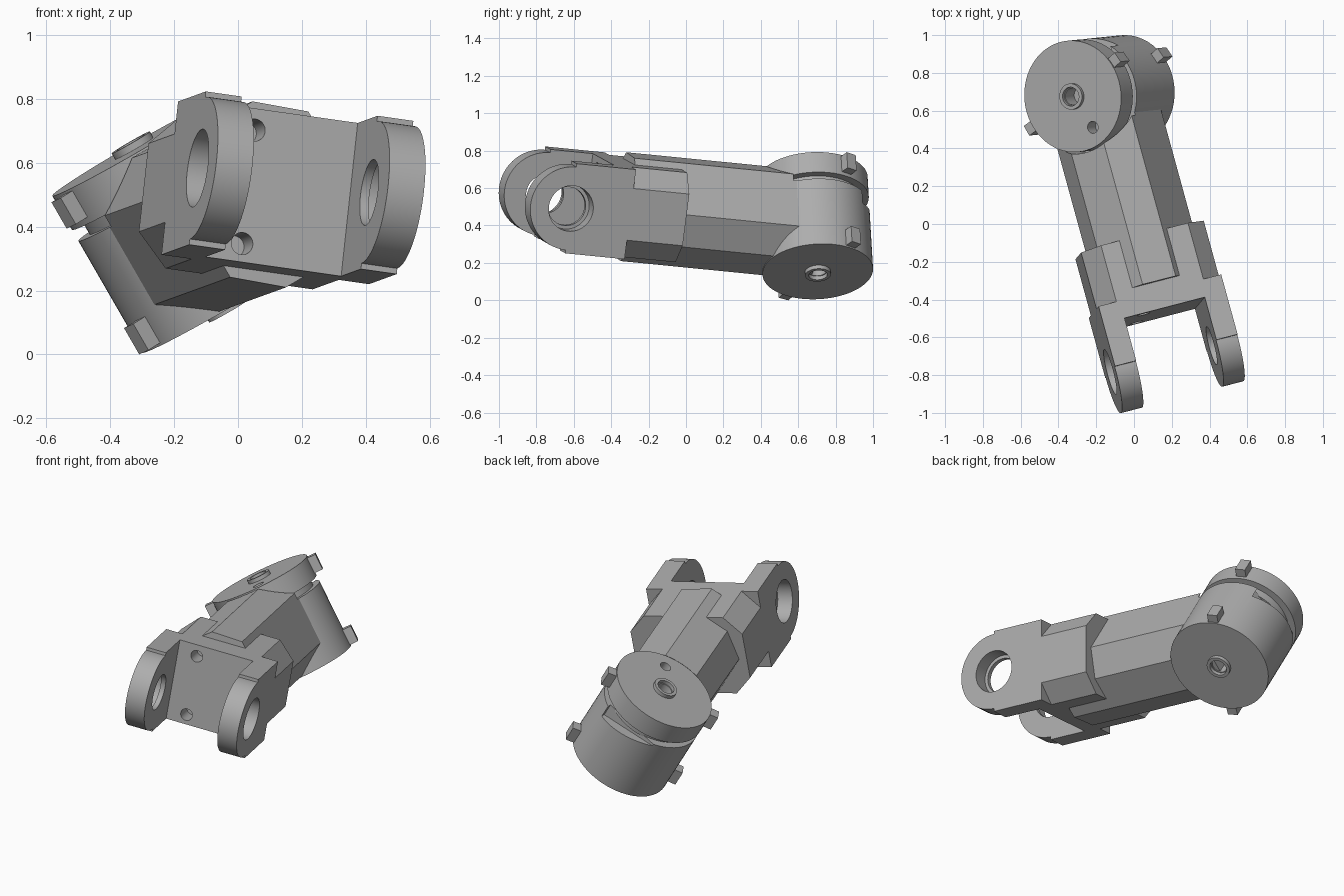
import bpy, bmesh, math
from mathutils import Matrix, Vector

if "Cube" in bpy.data.objects:
    bpy.data.objects.remove(bpy.data.objects["Cube"], do_unlink=True)

grey = bpy.data.materials.new("machined grey")
grey.use_nodes = True
grey.diffuse_color = (0.42, 0.42, 0.42, 1)
grey.node_tree.nodes["Principled BSDF"].inputs["Base Color"].default_value = grey.diffuse_color

# Arm frame: x across the fork, y along the arm, origin on the fork pin axis
pin = Vector((0.198, -0.699, 0.54))
hub = Vector((-0.183, 0.69, 0.402))
LENGTH = (hub - pin).length
along = (hub - pin).normalized()
across = Vector((0.961, 0.24, -0.135))
across = (across - along * across.dot(along)).normalized()
up = across.cross(along)
ARM = Matrix.Translation(pin) @ Matrix((across, along, up)).transposed().to_4x4()
# Drum frame: z is the drum axis, twisted about the arm
DRUM = ARM @ Matrix.Translation((0, LENGTH, 0)) @ Matrix.Rotation(math.radians(-37.5), 4, 'Y')


def prism(name, profile, lo, hi, frame, axis='z'):
    """Extrude a 2D profile between lo and hi along one axis of a frame."""
    place = {'x': lambda p, h: (h, p[0], p[1]),
             'y': lambda p, h: (p[0], h, p[1]),
             'z': lambda p, h: (p[0], p[1], h)}[axis]
    bm = bmesh.new()
    ends = [[bm.verts.new(frame @ Vector(place(p, h))) for p in profile] for h in (lo, hi)]
    for ring in ends:
        bm.faces.new(ring)
    n = len(profile)
    for i in range(n):
        j = (i + 1) % n
        bm.faces.new((ends[0][i], ends[0][j], ends[1][j], ends[1][i]))
    bmesh.ops.recalc_face_normals(bm, faces=bm.faces)
    mesh = bpy.data.meshes.new(name)
    bm.to_mesh(mesh)
    bm.free()
    mesh.materials.append(grey)
    obj = bpy.data.objects.new(name, mesh)
    bpy.context.collection.objects.link(obj)
    return obj


def arc(radius, start=0, end=360, steps=64, centre=(0, 0)):
    count = steps if end - start == 360 else steps + 1
    angles = [math.radians(start + (end - start) * i / steps) for i in range(count)]
    return [(centre[0] + radius * math.cos(t), centre[1] + radius * math.sin(t)) for t in angles]


def cut(obj, *cutters):
    """Subtract cutters, bake the result and delete them."""
    for c in cutters:
        mod = obj.modifiers.new("cut", 'BOOLEAN')
        mod.operation, mod.solver, mod.object = 'DIFFERENCE', 'EXACT', c
    bpy.context.view_layer.update()
    graph = bpy.context.evaluated_depsgraph_get()
    mesh = bpy.data.meshes.new_from_object(obj.evaluated_get(graph))
    obj.modifiers.clear()
    obj.data = mesh
    for c in cutters:
        bpy.data.objects.remove(c, do_unlink=True)
    return obj


def chamfered(w, h, cw, ch):
    """Rectangle of half size w, h with its corners cut back to cw, ch."""
    return [(w, -ch), (w, ch), (cw, h), (-cw, h), (-w, ch), (-w, -ch), (-cw, -h), (cw, -h)]


parts = []

# Fork: bridge block with bolt holes
INNER, OUTER, TALL = 0.2215, 0.3385, 0.243
bridge = prism("fork_bridge", chamfered(OUTER, TALL, 0.24, 0.14), 0.235, 0.64, ARM, 'y')
bolts = [prism("bolt_cutter", arc(0.035, steps=32, centre=(-0.108, b)), 0.1, 0.34, ARM, 'y')
         for b in (-0.185, 0.175)]
parts.append(cut(bridge, *bolts))

# Fork prongs: rounded tip, raised shoulders, counterbored pin hole
cheek = [(0.33, TALL), (0, TALL)] + arc(0.225, 90, 270, 40) + [(0, -TALL), (0.33, -TALL)]
for side, name in ((1, "left_prong"), (-1, "right_prong")):
    prong = prism(name, cheek, side * INNER, side * OUTER, ARM, 'x')
    bore = prism("bore_cutter", arc(0.104), side * 0.15, side * 0.4, ARM, 'x')
    counterbore = prism("counterbore_cutter", arc(0.123), side * 0.25, side * 0.4, ARM, 'x')
    parts.append(cut(prong, bore, counterbore))

# Arm: chamfered bar twisted to the drum, cleared around the turning disc
R, HALF, SEAT, RIM = 0.296, 0.2835, 0.12, 0.16
arm = prism("arm_bar", chamfered(0.245, 0.277, 0.104, 0.16), 0.38 - LENGTH, -0.02, DRUM, 'y')
parts.append(cut(arm, prism("clearance_cutter", arc(0.306), SEAT, 0.4, DRUM)))

# Drum: fixed body with bore and wedge-shaped relief near the seat
body = prism("drum_body", arc(R), -HALF, SEAT, DRUM)
bore = prism("bore_cutter", arc(0.045, steps=32), -0.4, -0.12, DRUM)
wedge_frame = DRUM @ Matrix.Rotation(math.radians(75), 4, 'Z')
wedge = prism("wedge_cutter", [(-0.15, 0.04), (-0.15, 0.14), (0.2, 0.14), (0.2, 0.11)],
              0.23, 0.4, wedge_frame, 'x')
parts.append(cut(body, bore, wedge))
parts.append(prism("drum_neck", arc(0.255), SEAT - 0.01, RIM + 0.01, DRUM))

# Turning disc with bore and small pin hole
disc = prism("turning_disc", arc(R), RIM, HALF, DRUM)
bore = prism("bore_cutter", arc(0.045, steps=32), 0.19, 0.4, DRUM)
pin_hole = prism("pin_cutter", arc(0.032, steps=32, centre=(0.068, -0.19)), 0.2, 0.4, DRUM)
parts.append(cut(disc, bore, pin_hole))

# Bosses around the bores and stop tabs on both rims
for side, end in ((1, "top"), (-1, "bottom")):
    boss = prism(end + "_boss", arc(0.069, steps=40), side * (HALF - 0.01), side * (HALF + 0.022), DRUM)
    parts.append(cut(boss, prism("bore_cutter", arc(0.05, steps=32), side * 0.2, side * 0.4, DRUM)))
    for number, angle in enumerate((21, 196), 1):
        turned = DRUM @ Matrix.Rotation(math.radians(angle), 4, 'Z')
        tab = [(0.27, -0.03), (0.345, -0.03), (0.345, 0.03), (0.27, 0.03)]
        parts.append(prism(f"{end}_tab_{number}", tab, side * 0.18, side * 0.275, turned))

# Rest the model on the ground and smooth the round surfaces
low = min(v.co.z for p in parts for v in p.data.vertices)
bpy.ops.object.select_all(action='DESELECT')
for p in parts:
    p.data.transform(Matrix.Translation((0, 0, -low)))
    p.select_set(True)
bpy.context.view_layer.objects.active = parts[0]
bpy.ops.object.shade_smooth_by_angle(angle=math.radians(25))
